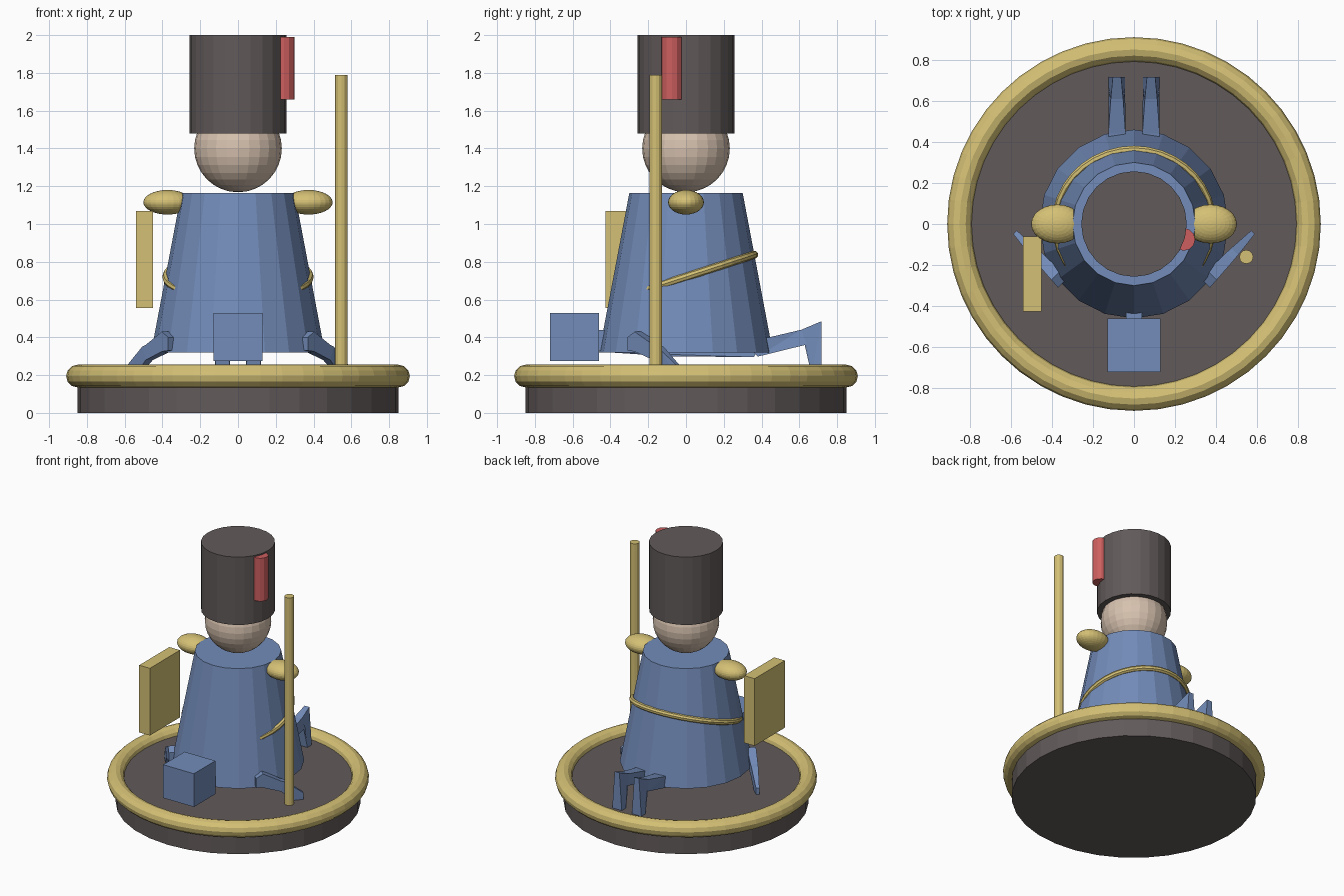
import bpy, bmesh, math
from mathutils import Vector, Matrix

if "Cube" in bpy.data.objects:
    bpy.data.objects.remove(bpy.data.objects["Cube"])


def material(name, rgb):
    m = bpy.data.materials.new(name)
    m.diffuse_color = (*rgb, 1)
    m.use_nodes = True
    m.node_tree.nodes["Principled BSDF"].inputs["Base Color"].default_value = m.diffuse_color
    return m


CHARCOAL = material("charcoal", (0.122, 0.102, 0.102))
BLUE = material("coat_blue", (0.171, 0.262, 0.485))
GOLD = material("gold", (0.658, 0.527, 0.176))
SKIN = material("skin", (0.68, 0.54, 0.43))
RED = material("plume_red", (0.61, 0.114, 0.114))


def finish(name, mat):
    o = bpy.context.object
    o.name = name
    o.data.materials.append(mat)
    return o


def cone(name, mat, r1, r2, z0, z1, sides, x=0, y=0):
    bpy.ops.mesh.primitive_cone_add(vertices=sides, radius1=r1, radius2=r2, depth=z1 - z0,
                                    location=(x, y, (z0 + z1) / 2))
    return finish(name, mat)


def ball(name, mat, loc, scale, segs=24, rings=16):
    bpy.ops.mesh.primitive_uv_sphere_add(segments=segs, ring_count=rings, radius=1, location=loc)
    bpy.context.object.scale = scale
    return finish(name, mat)


def box(name, mat, lo, hi):
    lo, hi = Vector(lo), Vector(hi)
    bpy.ops.mesh.primitive_cube_add(size=1, location=(lo + hi) / 2)
    bpy.context.object.scale = hi - lo
    return finish(name, mat)


def ring(name, mat, z, major, minor, segs, sides, tilt=0):
    bpy.ops.mesh.primitive_torus_add(major_radius=major, minor_radius=minor, major_segments=segs,
                                     minor_segments=sides, location=(0, 0, z), rotation=(tilt, 0, 0))
    return finish(name, mat)


def slab(name, mat, profile, origin, direction):
    """Outline of (distance, height, half width) points, thickened sideways."""
    d = Vector(direction).normalized()
    side = Vector((-d.y, d.x, 0))
    bm = bmesh.new()
    left, right = [], []
    for s, z, w in profile:
        p = Vector(origin) + d * s + Vector((0, 0, z))
        left.append(bm.verts.new(p + side * w))
        right.append(bm.verts.new(p - side * w))
    bm.faces.new(left)
    bm.faces.new(right[::-1])
    n = len(profile)
    for i in range(n):
        j = (i + 1) % n
        bm.faces.new((left[j], left[i], right[i], right[j]))
    bmesh.ops.triangulate(bm, faces=[f for f in bm.faces if len(f.verts) > 4])
    bmesh.ops.recalc_face_normals(bm, faces=bm.faces)
    me = bpy.data.meshes.new(name)
    bm.to_mesh(me)
    bm.free()
    o = bpy.data.objects.new(name, me)
    bpy.context.collection.objects.link(o)
    me.materials.append(mat)
    return o


# Round stand with gold rim
cone("stand", CHARCOAL, 0.85, 0.85, 0, 0.2, 32)
ring("stand_rim", GOLD, 0.195, 0.85, 0.06, 48, 12)

# Figure: coat, sash, head, hat and plume
cone("coat", BLUE, 0.46, 0.30, 0.32, 1.165, 20)
ring("sash", GOLD, 0.72, 0.38, 0.021, 36, 8, math.radians(18))
ball("head", SKIN, (0, 0, 1.4), (0.232, 0.232, 0.232))
cone("hat", CHARCOAL, 0.257, 0.257, 1.48, 2.0, 24)
cone("plume", RED, 0.055, 0.055, 1.66, 1.99, 12, 0.243, -0.075)
for sx, tag in ((-1, "left"), (1, "right")):
    ball("shoulder_pad_" + tag, GOLD, (sx * 0.373, 0, 1.115), (0.128, 0.095, 0.065))

# Carried pieces
cone("staff", GOLD, 0.034, 0.034, 0.2, 1.79, 12, 0.547, -0.16)
box("side_panel", GOLD, (-0.54, -0.425, 0.555), (-0.45, -0.06, 1.07))

# Animal beneath the coat: head block, neck, body and legs
box("animal_head", BLUE, (-0.13, -0.72, 0.275), (0.13, -0.46, 0.53))
box("animal_neck", BLUE, (-0.04, -0.47, 0.33), (0.04, -0.40, 0.44))
slab("animal_body", BLUE, [(-0.40, 0.42, 0.06), (-0.40, 0.32, 0.06), (-0.1, 0.30, 0.1),
                           (0.36, 0.295, 0.1), (0.40, 0.38, 0.1)], (0, 0, 0), (0, 1, 0))

back = [(0.30, 0.38, 0.042), (0.44, 0.40, 0.042), (0.61, 0.44, 0.03), (0.717, 0.485, 0.02),
        (0.717, 0.20, 0.04), (0.665, 0.20, 0.04), (0.64, 0.362, 0.04), (0.38, 0.298, 0.042)]
front = [(-0.05, 0.40, 0.034), (0, 0.43, 0.032), (0.13, 0.36, 0.026), (0.16, 0.35, 0.024),
         (0.29, 0.25, 0.012), (0.29, 0.20, 0.012), (0.22, 0.20, 0.016), (0.13, 0.28, 0.026),
         (0, 0.325, 0.032), (-0.05, 0.33, 0.034)]
for sx, tag in ((-1, "left"), (1, "right")):
    slab("back_leg_" + tag, BLUE, back, (sx * 0.083, 0, 0), (0, 1, 0))
    slab("front_leg_" + tag, BLUE, front, (sx * 0.38, -0.25, 0), (sx * 0.2, 0.21, 0))
